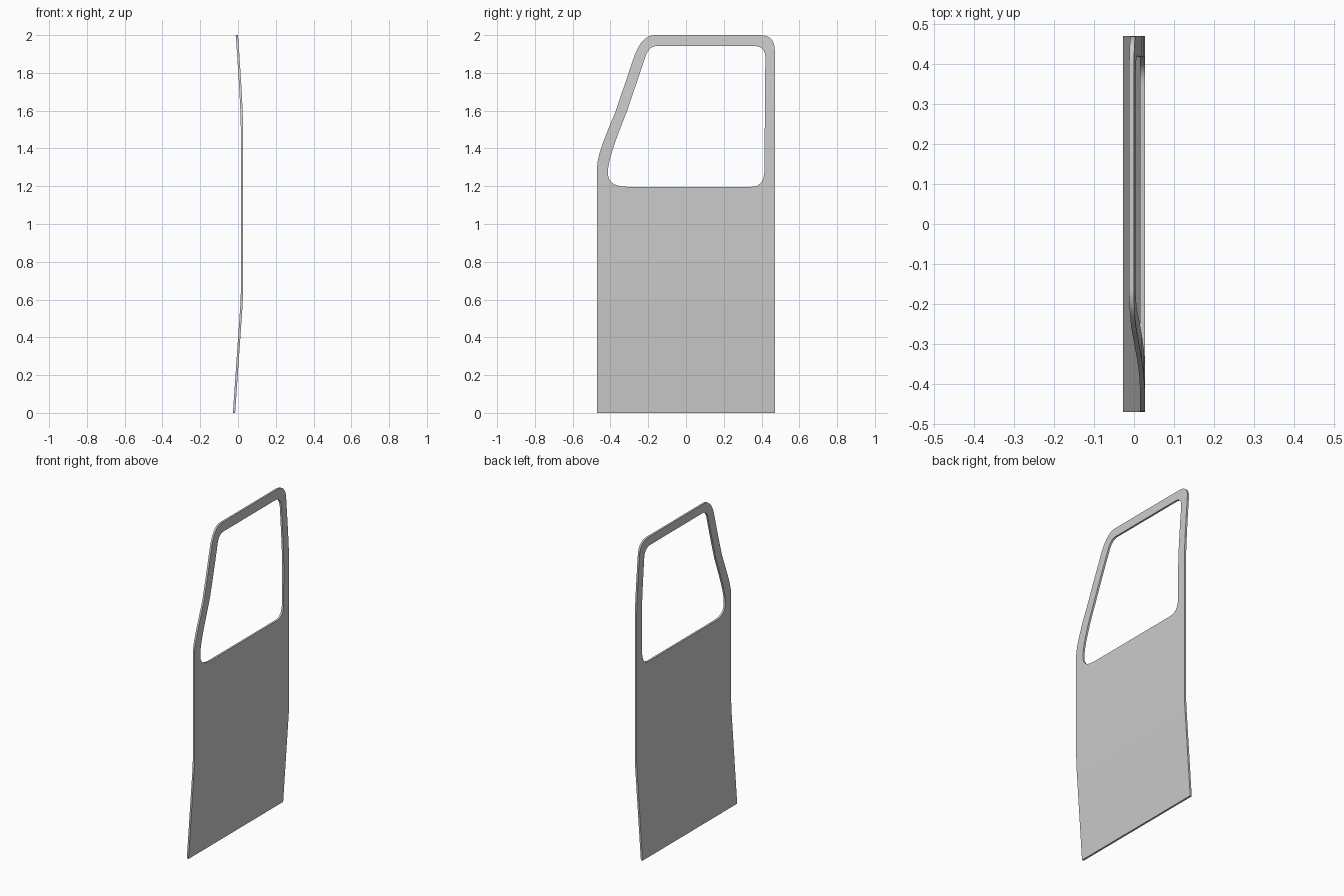
import bpy, bmesh
from mathutils import Vector

if "Cube" in bpy.data.objects:
    bpy.data.objects.remove(bpy.data.objects["Cube"])

THICK = 0.012


def rounded(parts, n=8):
    """Plain points stay corners; (start, control, end) triples become curves."""
    pts = []
    for p in parts:
        if len(p) == 2:
            pts.append(Vector(p))
            continue
        a, c, b = map(Vector, p)
        for i in range(n + 1):
            t = i / n
            pts.append(a * (1 - t) ** 2 + c * 2 * t * (1 - t) + b * t * t)
    return pts


def bow(z):
    """Outer-skin x position: flat middle, leaning in at the top and bottom."""
    keys = [(0, -0.015), (0.5, 0.0195), (0.57, 0.0243), (0.64, 0.027), (1.5, 0.027),
            (1.6, 0.0245), (1.7, 0.0195), (1.8, 0.0135), (1.9, 0.007), (2.0, 0.0)]
    for (z0, x0), (z1, x1) in zip(keys, keys[1:]):
        if z <= z1:
            return x0 + (x1 - x0) * (z - z0) / (z1 - z0)
    return keys[-1][1]


# Door silhouette and window opening as (y, z)
outline = rounded([
    (-0.47, 0), (0.47, 0),
    ((0.47, 1.92), (0.47, 2.0), (0.39, 2.0)),
    ((-0.165, 2.0), (-0.238, 2.0), (-0.28, 1.87)),
    ((-0.375, 1.59), (-0.47, 1.37), (-0.47, 1.31)),
])
window = rounded([
    ((0.345, 1.197), (0.413, 1.197), (0.415, 1.28)),
    ((0.42, 1.88), (0.42, 1.942), (0.36, 1.942)),
    ((-0.155, 1.942), (-0.2, 1.942), (-0.22, 1.87)),
    ((-0.315, 1.59), (-0.413, 1.35), (-0.413, 1.28)),
    ((-0.413, 1.26), (-0.405, 1.197), (-0.31, 1.197)),
])

# Flat sheet with the window left open
bm = bmesh.new()
edges = []
for loop in (outline, window):
    vs = [bm.verts.new((0, p.x, p.y)) for p in loop]
    edges += [bm.edges.new((vs[i - 1], vs[i])) for i in range(len(vs))]
bmesh.ops.triangle_fill(bm, edges=edges, use_beauty=True, normal=(1, 0, 0))

# Horizontal cuts where the sheet bends
for z in (0.5, 0.57, 0.64, 1.5, 1.6, 1.7, 1.8, 1.9):
    bmesh.ops.bisect_plane(bm, geom=bm.verts[:] + bm.edges[:] + bm.faces[:],
                           plane_co=(0, 0, z), plane_no=(0, 0, 1), dist=1e-5)

# Thickness, then the bow
res = bmesh.ops.extrude_face_region(bm, geom=bm.faces[:])
for v in res["geom"]:
    if isinstance(v, bmesh.types.BMVert):
        v.co.x = -THICK
for v in bm.verts:
    v.co.x += bow(v.co.z)
bmesh.ops.recalc_face_normals(bm, faces=bm.faces[:])

mesh = bpy.data.meshes.new("door_panel")
bm.to_mesh(mesh)
bm.free()
door = bpy.data.objects.new("door_panel", mesh)
bpy.context.collection.objects.link(door)
bpy.context.view_layer.objects.active = door
door.select_set(True)
bpy.ops.object.shade_smooth_by_angle()
